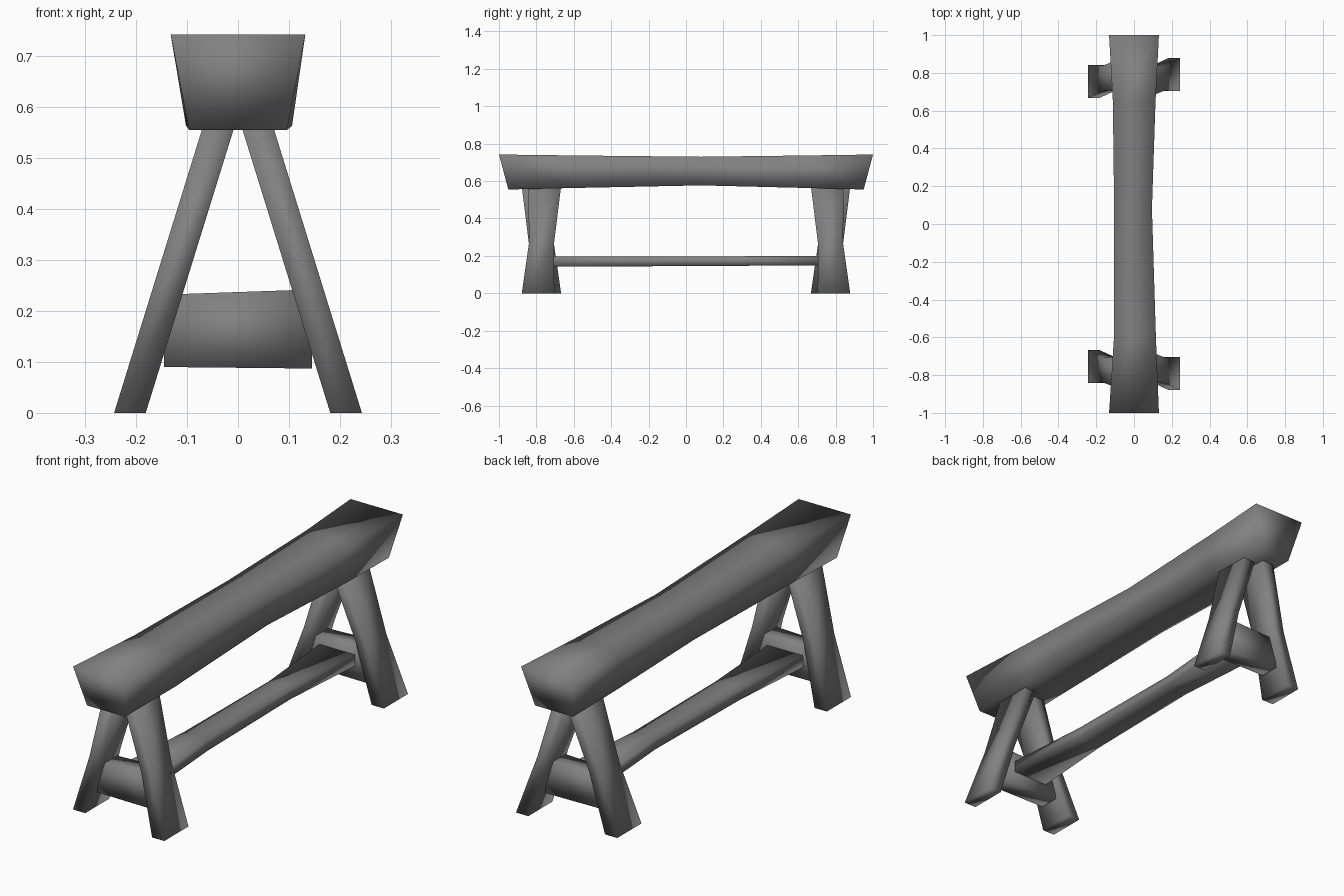
import bpy

if "Cube" in bpy.data.objects:
    bpy.data.objects.remove(bpy.data.objects["Cube"], do_unlink=True)

wood = bpy.data.materials.new("grey_wood")
wood.use_nodes = True
GREY = (0.22, 0.22, 0.22, 1)
wood.diffuse_color = GREY
wood.node_tree.nodes["Principled BSDF"].inputs["Base Color"].default_value = GREY


def loft(name, rings):
    """Skin a list of four-cornered rings, cap both ends, shade smooth."""
    verts = [p for ring in rings for p in ring]
    faces = [(3, 2, 1, 0)]
    for r in range(len(rings) - 1):
        a = 4 * r
        for i in range(4):
            j = (i + 1) % 4
            faces.append((a + i, a + j, a + 4 + j, a + 4 + i))
    e = len(verts) - 4
    faces.append((e, e + 1, e + 2, e + 3))
    mesh = bpy.data.meshes.new(name)
    mesh.from_pydata(verts, [], faces)
    mesh.materials.append(wood)
    obj = bpy.data.objects.new(name, mesh)
    bpy.context.collection.objects.link(obj)
    mesh.polygons.foreach_set("use_smooth", [True] * len(mesh.polygons))
    mesh.update()
    return obj


def beam_ring(yt, yb, x0, x1, xb, zb, zt):
    """Ring across a lengthwise beam, with a narrower underside."""
    return [(x0 + xb, yb, zb), (x0, yt, zt), (x1, yt, zt), (x1 - xb, yb, zb)]


# Seat: heavy beam, flared at both ends
loft("seat", [
    beam_ring(-1.0, -0.95, -0.132, 0.132, 0.036, 0.555, 0.742),
    beam_ring(-0.6, -0.6, -0.106, 0.116, 0.01, 0.563, 0.737),
    beam_ring(0.08, 0.08, -0.105, 0.095, 0.005, 0.577, 0.73),
    beam_ring(0.65, 0.65, -0.112, 0.114, 0.01, 0.563, 0.737),
    beam_ring(1.0, 0.95, -0.132, 0.132, 0.036, 0.555, 0.742),
])


# Legs: splayed, skewed lengthwise and waisted in the middle
def leg_ring(side, end, z, y, half):
    x = side * (0.212 - 0.31 * z)
    y *= end
    return [(x - 0.031, y - half, z), (x + 0.031, y - half, z),
            (x + 0.031, y + half, z), (x - 0.031, y + half, z)]


for end, end_name in ((-1, "front"), (1, "back")):
    for side, side_name in ((1, "left"), (-1, "right")):
        lean = 0.018 * side
        loft(f"{end_name}_{side_name}_leg", [
            leg_ring(side, end, 0.0, 0.773 + lean, 0.087),
            leg_ring(side, end, 0.265, 0.773, 0.067),
            leg_ring(side, end, 0.57, 0.773 - lean, 0.087),
        ])

    # Crossbar between each pair of legs
    y = 0.76 * end
    loft(f"{end_name}_crossbar", [
        [(x, y - 0.045, zb), (x, y + 0.045, zb),
         (x, y + 0.045, zt), (x, y - 0.045, zt)]
        for x, zb, zt in ((-0.145, 0.09, 0.232), (0.145, 0.087, 0.242))])

# Stretcher: flat plank joining the crossbars
loft("stretcher", [
    beam_ring(-0.72, -0.72, -0.09, 0.09, 0, 0.143, 0.196),
    beam_ring(-0.3, -0.3, -0.06, 0.06, 0, 0.144, 0.197),
    beam_ring(0.3, 0.3, -0.055, 0.055, 0, 0.147, 0.198),
    beam_ring(0.72, 0.72, -0.09, 0.09, 0, 0.15, 0.2),
])
